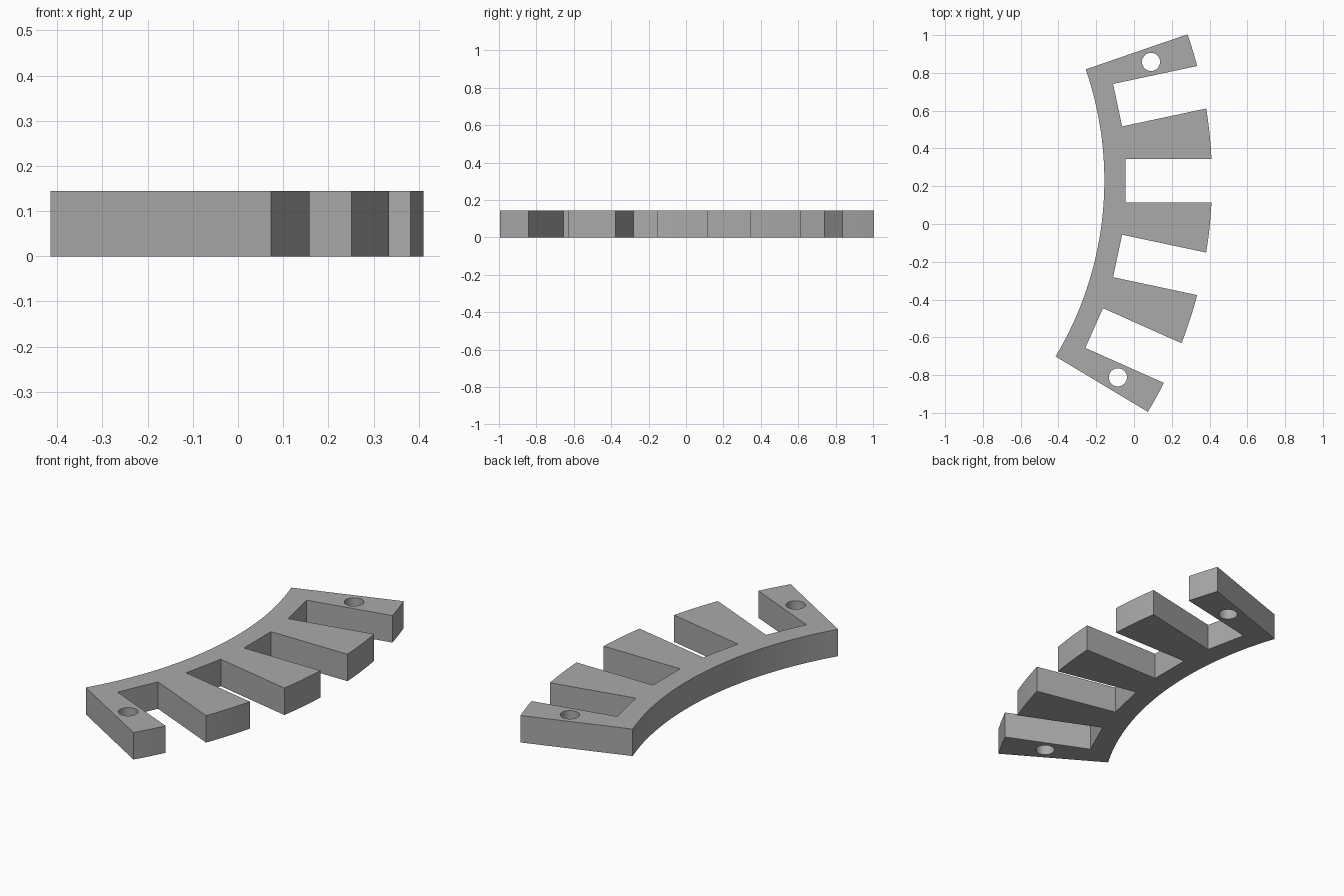
import bpy, bmesh
from math import radians, cos, sin, asin
from mathutils import Vector

if "Cube" in bpy.data.objects:
    bpy.data.objects.remove(bpy.data.objects["Cube"], do_unlink=True)

CENTRE = Vector((-1.965, 0.23, 0))
R_IN, R_FLOOR, R_OUT = 1.808, 1.92, 2.378
HALF_SLOT, HEIGHT, HOLE_R = 0.115, 0.145, 0.048
START, END = radians(-31), radians(19)


def polar(r, a, side=0.0):
    """Point at radius r along direction a, shifted sideways."""
    return CENTRE + Vector((r * cos(a) - side * sin(a), r * sin(a) + side * cos(a), 0))


def arc(r, a, b, steps):
    return [polar(r, a + (b - a) * i / steps) for i in range(steps + 1)]


# Outline: toothed outer edge, then the plain inner arc back
outline = []
mouth = asin(HALF_SLOT / R_OUT)
edge = START
for deg in (-24, -12, 0, 12):
    a = radians(deg)
    outline += arc(R_OUT, edge, a - mouth, 6)
    outline += [polar(R_FLOOR, a, -HALF_SLOT), polar(R_FLOOR, a, HALF_SLOT)]
    edge = a + mouth
outline += arc(R_OUT, edge, END, 6)
outline += arc(R_IN, END, START, 48)

bm = bmesh.new()
base = bm.faces.new([bm.verts.new(p) for p in outline])
top = bmesh.ops.extrude_face_region(bm, geom=[base])["geom"]
bmesh.ops.translate(bm, vec=(0, 0, HEIGHT),
                    verts=[v for v in top if isinstance(v, bmesh.types.BMVert)])
bmesh.ops.recalc_face_normals(bm, faces=bm.faces)
mesh = bpy.data.meshes.new("slotted_segment")
bm.to_mesh(mesh)
bm.free()
segment = bpy.data.objects.new("slotted_segment", mesh)
bpy.context.collection.objects.link(segment)

# Grey material
grey = bpy.data.materials.new("plain_grey")
grey.use_nodes = True
colour = (0.4, 0.4, 0.4, 1)
grey.diffuse_color = colour
grey.node_tree.nodes["Principled BSDF"].inputs["Base Color"].default_value = colour
mesh.materials.append(grey)

# Bolt holes through both end arms
for name, deg in (("front_hole_cutter", -29), ("back_hole_cutter", 17)):
    p = polar(2.149, radians(deg))
    bpy.ops.mesh.primitive_cylinder_add(vertices=32, radius=HOLE_R, depth=HEIGHT * 3,
                                        location=(p.x, p.y, HEIGHT / 2))
    cutter = bpy.context.object
    cutter.name = name
    cutter.data.materials.append(grey)
    cut = segment.modifiers.new(name, 'BOOLEAN')
    cut.operation, cut.solver, cut.object = 'DIFFERENCE', 'EXACT', cutter
    bpy.context.view_layer.objects.active = segment
    bpy.ops.object.modifier_apply(modifier=cut.name)
    bpy.data.objects.remove(cutter, do_unlink=True)

# Smooth arcs, sharp corners
bpy.ops.object.select_all(action='DESELECT')
segment.select_set(True)
bpy.context.view_layer.objects.active = segment
bpy.ops.object.shade_smooth_by_angle(angle=radians(15))
